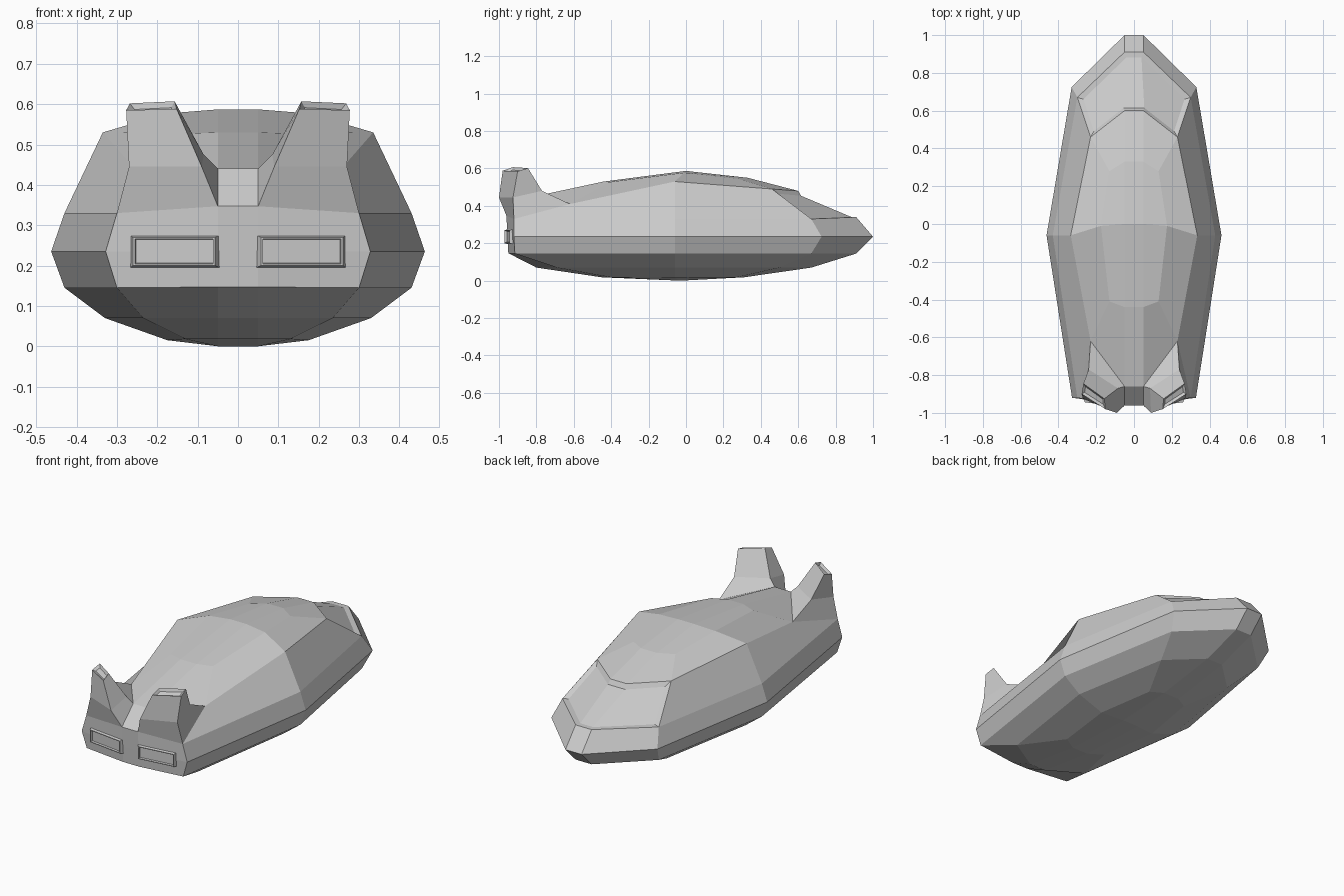
import bpy, bmesh, math

if "Cube" in bpy.data.objects:
    bpy.data.objects.remove(bpy.data.objects["Cube"])

# Right half of each hull ring, nose to tail, from belly to roof
RINGS = [
    [(.05, .31, .018), (.12, .27, .018), (.175, -.06, .015), (.13, -.40, .018), (.05, -.45, .018)],
    [(.05, .67, .07), (.23, .50, .07), (.33, -.06, .07), (.235, -.69, .07), (.05, -.80, .07)],
    [(.05, .91, .145), (.30, .67, .145), (.43, -.06, .145), (.30, -.915, .145), (.05, -.95, .147)],
    [(.05, 1.0, .235), (.33, .725, .235), (.463, -.06, .235), (.328, -.92, .235), (.05, -.955, .235)],
    [(.05, .91, .34), (.30, .67, .33), (.43, -.06, .33), (.30, -.92, .33), (.05, -.96, .347)],
    [(.05, .60, .48), (.23, .46, .49), (.335, -.06, .53), (.23, -.62, .41), (.05, -.86, .44)],
    [(.05, .33, .55), (.13, .28, .545), (.175, -.01, .577), (.13, -.41, .527), (.05, -.44, .53)],
]
# Tail fin loops: rear inner, rear outer, front outer, front inner
FIN = [
    [(.09, -1.0, .445), (.27, -.925, .445), (.24, -.77, .48), (.085, -.87, .475)],
    [(.152, -.98, .588), (.277, -.90, .585), (.268, -.845, .602), (.157, -.925, .607)],
]


def finish(bm, name):
    bmesh.ops.recalc_face_normals(bm, faces=bm.faces)
    mesh = bpy.data.meshes.new(name)
    bm.to_mesh(mesh)
    bm.free()
    ob = bpy.data.objects.new(name, mesh)
    bpy.context.collection.objects.link(ob)
    return ob


# Hull shell with fins growing from the rear deck
bm = bmesh.new()
sides, mids, caps, glass = [], [], [], []
for s in (1, -1):
    def vert(p):
        return bm.verts.new((p[0] * s, p[1], p[2]))
    g = [[vert(p) for p in r] for r in RINGS]
    sides.append(g)
    for k in range(6):
        for i in range(4):
            if (k, i) == (4, 3):
                continue
            f = bm.faces.new((g[k][i], g[k][i + 1], g[k + 1][i + 1], g[k + 1][i]))
            if (k, i) == (4, 0):
                glass.append(f)
    pair = []
    for ring, p in ((g[0], (.05, -.03, 0)), (g[6], (.05, 0, .587))):
        c = vert(p)
        pair.append(c)
        bm.faces.new((ring[0], ring[1], ring[2], c))
        bm.faces.new((c, ring[2], ring[3], ring[4]))
    mids.append(pair)
    loop = [g[4][4], g[4][3], g[5][3], g[5][4]]
    for pts in FIN:
        new = [vert(p) for p in pts]
        for j in range(4):
            n = (j + 1) % 4
            bm.faces.new((loop[j], loop[n], new[n], new[j]))
        loop = new
    caps.append(bm.faces.new(loop))

# Flat strip along the centre line
a, b = sides
for k in range(6):
    for i in (0, 4):
        f = bm.faces.new((a[k][i], a[k + 1][i], b[k + 1][i], b[k][i]))
        if (k, i) == (4, 0):
            glass.append(f)
for k, m in ((0, 0), (6, 1)):
    for i in (0, 4):
        bm.faces.new((a[k][i], mids[0][m], mids[1][m], b[k][i]))

# Sunken windscreen and fin tips
bmesh.ops.recalc_face_normals(bm, faces=bm.faces)
bmesh.ops.inset_region(bm, faces=glass, thickness=.025, depth=-.014, use_even_offset=True)
for f in caps:
    bmesh.ops.inset_region(bm, faces=[f], thickness=.012, depth=-.012, use_even_offset=True)
finish(bm, "hull")

# Engine vents: tapered raised frames with sunken centres
for s, name in ((1, "right_vent"), (-1, "left_vent")):
    bm = bmesh.new()
    loop = None
    for w, h, y in ((.113, .041, .012), (.103, .035, -.012), (.098, .031, -.012), (.096, .029, -.001)):
        new = [bm.verts.new((x * w, y, z * h)) for x, z in ((-1, -1), (1, -1), (1, 1), (-1, 1))]
        if loop:
            for j in range(4):
                n = (j + 1) % 4
                bm.faces.new((loop[j], loop[n], new[n], new[j]))
        else:
            bm.faces.new(new)
        loop = new
    bm.faces.new(loop)
    ob = finish(bm, name)
    ob.location = (.157 * s, -.945, .235)
    ob.rotation_euler.z = s * math.atan(.035 / .27)
